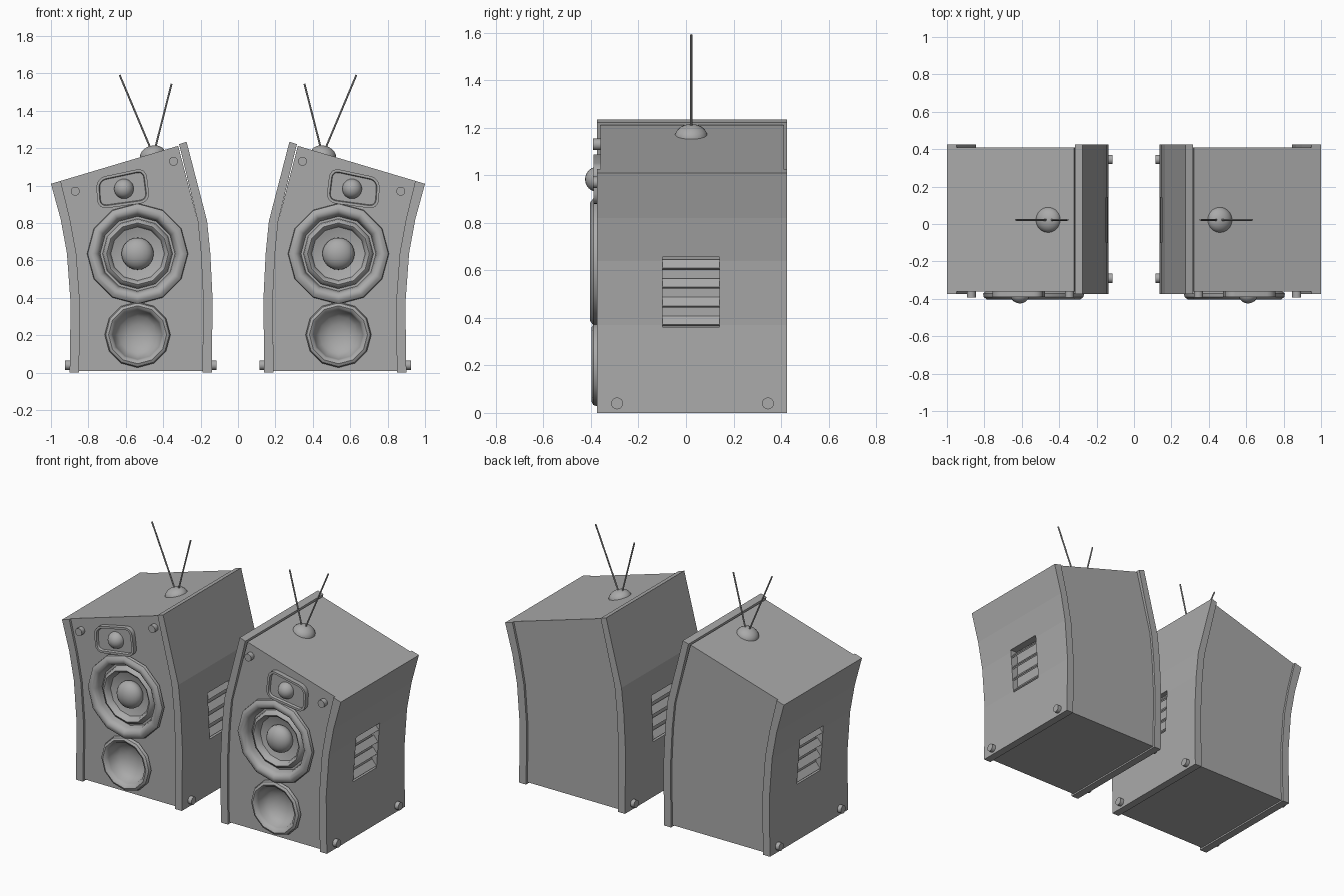
import bpy, bmesh, math
from mathutils import Matrix, Vector

if "Cube" in bpy.data.objects:
    bpy.data.objects.remove(bpy.data.objects["Cube"])

grey = bpy.data.materials.new("Plain grey")
grey.use_nodes = True
grey.diffuse_color = (0.4, 0.4, 0.4, 1)
grey.node_tree.nodes["Principled BSDF"].inputs["Base Color"].default_value = (0.4, 0.4, 0.4, 1)

FRONT, BACK = -0.36, 0.41
# Side curves as (x, z), bottom to top
OUTER = [(-0.9, 0), (-0.895, 0.37), (-0.915, 0.64), (-0.948, 0.82), (-1.0, 1.01)]
INNER = [(-0.14, 0), (-0.136, 0.395), (-0.148, 0.64), (-0.165, 0.81), (-0.275, 1.235)]
THICK = 0.05


def top_z(x):
    return 1.01 + (x + 1.0) * 0.298


def curve_x(curve, z):
    for (x0, z0), (x1, z1) in zip(curve, curve[1:]):
        if z <= z1:
            return x0 + (x1 - x0) * (z - z0) / (z1 - z0)
    return curve[-1][0]


def finish(bm, name, smooth=False, cutters=(), mirror=True):
    """Turn a mesh into an object, cut it and mirror it to the second speaker."""
    bmesh.ops.recalc_face_normals(bm, faces=bm.faces)
    mesh = bpy.data.meshes.new(name)
    bm.to_mesh(mesh)
    bm.free()
    obj = bpy.data.objects.new(name, mesh)
    bpy.context.scene.collection.objects.link(obj)
    mesh.materials.append(grey)
    for cutter in cutters:
        mod = obj.modifiers.new("Cut", 'BOOLEAN')
        mod.object = cutter
        mod.solver = 'EXACT'
    if mirror:
        obj.modifiers.new("Second speaker", 'MIRROR').use_mirror_merge = False
    if smooth:
        bpy.ops.object.select_all(action='DESELECT')
        obj.select_set(True)
        bpy.context.view_layer.objects.active = obj
        bpy.ops.object.shade_smooth_by_angle(angle=math.radians(42))
    return obj


def slab(outline, y0, y1):
    """Extrude an (x, z) outline from y0 to y1."""
    bm = bmesh.new()
    face = bm.faces.new([bm.verts.new((x, y0, z)) for x, z in outline])
    new = bmesh.ops.extrude_face_region(bm, geom=[face])["geom"]
    verts = [v for v in new if isinstance(v, bmesh.types.BMVert)]
    bmesh.ops.translate(bm, verts=verts, vec=(0, y1 - y0, 0))
    return bm


def lathe(name, profile, matrix, steps):
    bm = bmesh.new()
    verts = [bm.verts.new((r, 0, d)) for r, d in profile]
    edges = [bm.edges.new(pair) for pair in zip(verts, verts[1:])]
    bmesh.ops.spin(bm, geom=verts + edges, cent=(0, 0, 0), axis=(0, 0, 1),
                   angle=math.tau, steps=steps)
    bmesh.ops.remove_doubles(bm, verts=bm.verts, dist=0.0005)
    bmesh.ops.transform(bm, matrix=matrix, verts=bm.verts)
    return finish(bm, name, smooth=True)


def rod(start, end, radius, segments=16):
    bm = bmesh.new()
    a, b = Vector(start), Vector(end)
    turn = (b - a).to_track_quat('Z', 'Y').to_matrix().to_4x4()
    bmesh.ops.create_cone(bm, cap_ends=True, segments=segments, radius1=radius, radius2=radius,
                          depth=(b - a).length, matrix=Matrix.Translation((a + b) / 2) @ turn)
    return bm


def box(centre, size, tilt=0):
    bm = bmesh.new()
    place = Matrix.Translation(centre) @ Matrix.Rotation(tilt, 4, 'Y') @ Matrix.Diagonal((*size, 1))
    bmesh.ops.create_cube(bm, size=1, matrix=place)
    return bm


def ball(name, centre, radius, squash=1.0):
    bm = bmesh.new()
    place = Matrix.Translation(centre) @ Matrix.Diagonal((1, squash, 1, 1))
    bmesh.ops.create_uvsphere(bm, u_segments=20, v_segments=12, radius=radius, matrix=place)
    finish(bm, name, smooth=True)


def facing(x, z):
    return Matrix.Translation((x, FRONT, z)) @ Matrix.Rotation(math.pi / 2, 4, 'X')


def cutter(bm, name):
    obj = finish(bm, name, mirror=False)
    obj.hide_render = True
    obj.hide_viewport = True
    obj.display_type = 'WIRE'
    return obj


# Cabinet core, with wells for the drivers
CX, WOOFER_Z, PORT_Z = -0.537, 0.636, 0.203
wells = [cutter(rod((CX, -0.5, z), (CX, FRONT + 0.13, z), r, 24), "well_cutter")
         for z, r in ((WOOFER_Z, 0.22), (PORT_Z, 0.155))]
left = [(x + THICK, z) for x, z in OUTER[:-1]] + [(-0.948, top_z(-0.948))]
right = [(x - THICK, z) for x, z in INNER[:-1]] + [(-0.32, top_z(-0.32))]
core = [(x, max(z, 0.01)) for x, z in left + right[::-1]]
finish(slab(core, FRONT, BACK), "cabinet_core", cutters=wells)

# Curved side boards with vents and feet screws
for side, curve, inset, out in (("outer", OUTER, left, -1), ("inner", INNER, right, 1)):
    ends = list(inset)
    if out > 0:
        ends[-1] = (-0.315, 1.222)
    vent_x = curve_x(curve, 0.5)
    vent = cutter(box((vent_x, 0.022, 0.508), (0.084, 0.24, 0.295)), side + "_vent_cutter")
    finish(slab(curve + ends[::-1], -0.375, 0.425), side + "_side_board", cutters=[vent])
    for i in range(4):
        z = 0.387 + i * 0.079
        x = curve_x(curve, z) - out * 0.022
        finish(box((x, 0.022, z), (0.01, 0.24, 0.048), -out * math.radians(40)), side + "_vent_slat")
    for y in (-0.29, 0.345):
        x = curve_x(curve, 0.04)
        finish(rod((x - out * 0.01, y, 0.04), (x + out * 0.025, y, 0.04), 0.025), side + "_screw", True)

# Front screws
for x, z in ((-0.87, 0.97), (-0.345, 1.13)):
    finish(rod((x, FRONT + 0.01, z), (x, -0.392, z), 0.024), "front_screw", True)

# Woofer: thick surround, inner ring, cone and dust cap
lathe("woofer", [(0, -0.1), (0.215, -0.1), (0.215, 0), (0.255, 0), (0.27, 0.012), (0.267, 0.03),
                 (0.25, 0.043), (0.23, 0.043), (0.212, 0.03), (0.205, 0.01), (0.2, -0.02),
                 (0.187, -0.02), (0.182, 0.002), (0.165, 0.014), (0.15, 0.002), (0.143, -0.025),
                 (0.08, -0.045), (0, -0.045)], facing(CX, WOOFER_Z), 12)
ball("woofer_cap", (CX, FRONT + 0.02, WOOFER_Z), 0.086, 0.72)

# Lower port with a hollow bowl
lathe("port", [(0, -0.12), (0.15, -0.12), (0.15, 0), (0.165, 0), (0.176, 0.012), (0.17, 0.03),
               (0.155, 0.038), (0.14, 0.03), (0.132, 0.01), (0.125, -0.02), (0.1, -0.05),
               (0.055, -0.071), (0, -0.078)], facing(CX, PORT_Z), 12)

# Tweeter plate with a raised rim
bm = bmesh.new()
corners = [(-0.76, 1.04), (-0.493, 1.097), (-0.47, 0.912), (-0.75, 0.873)]
bm.faces.new([bm.verts.new((x, FRONT, z)) for x, z in corners])
bmesh.ops.bevel(bm, geom=bm.verts[:], offset=0.05, segments=4, profile=0.5, affect='VERTICES')
new = bmesh.ops.extrude_face_region(bm, geom=bm.faces[:])["geom"]
bmesh.ops.translate(bm, verts=[v for v in new if isinstance(v, bmesh.types.BMVert)], vec=(0, -0.03, 0))
bmesh.ops.recalc_face_normals(bm, faces=bm.faces)
plate = [f for f in bm.faces if f.normal.y < -0.9 and f.calc_center_median().y < FRONT - 0.02]
bmesh.ops.inset_region(bm, faces=plate, thickness=0.014)
bmesh.ops.inset_region(bm, faces=plate, thickness=0.004, depth=-0.015)
finish(bm, "tweeter_plate", True)
ball("tweeter_cap", (-0.61, FRONT - 0.012, 0.983), 0.053)

# Antenna dome and rods on the sloping top
AX, AY = -0.457, 0.022
slope = Matrix.Translation((AX, AY, top_z(AX) - 0.008)) @ Matrix.Rotation(-math.atan(0.298), 4, 'Y')
dome = [(0.069 * math.cos(a), 0.05 * math.sin(a)) for a in (math.pi / 12 * i for i in range(7))]
lathe("antenna_dome", [(0, -0.01)] + dome, slope, 20)
for start, end in (((-0.468, 1.2), (-0.633, 1.592)), ((-0.443, 1.2), (-0.355, 1.545))):
    finish(rod((start[0], AY, start[1]), (end[0], AY, end[1]), 0.005, 8), "antenna_rod")
